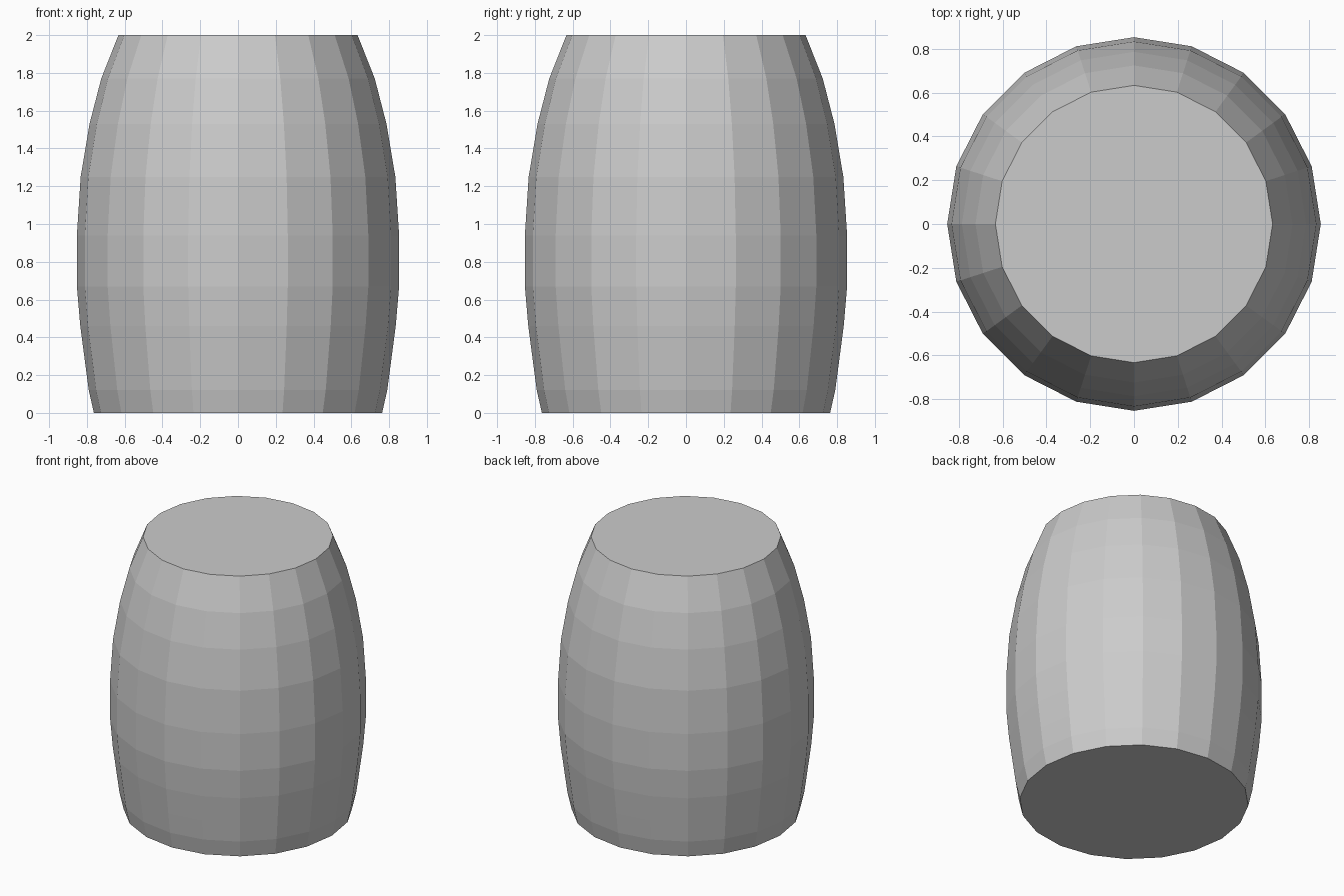
import bpy, bmesh
from math import cos, sin, pi

if "Cube" in bpy.data.objects:
    bpy.data.objects.remove(bpy.data.objects["Cube"])

SIDES = 20
# barrel profile: (radius, height)
PROFILE = [(0.763, 0), (0.79, 0.12), (0.81, 0.27), (0.835, 0.46), (0.853, 0.67),
           (0.853, 0.94), (0.833, 1.25), (0.786, 1.53), (0.724, 1.77), (0.633, 2.0)]

bm = bmesh.new()
rings = [[bm.verts.new((r * cos(2 * pi * i / SIDES), r * sin(2 * pi * i / SIDES), z))
          for i in range(SIDES)] for r, z in PROFILE]

# curved sides
for low, high in zip(rings, rings[1:]):
    for i in range(SIDES):
        j = (i + 1) % SIDES
        bm.faces.new((low[i], low[j], high[j], high[i]))

# flat bottom and lid
bm.faces.new(rings[0][::-1])
bm.faces.new(rings[-1])

mesh = bpy.data.meshes.new("barrel")
bm.to_mesh(mesh)
bm.free()
bpy.context.collection.objects.link(bpy.data.objects.new("barrel", mesh))
